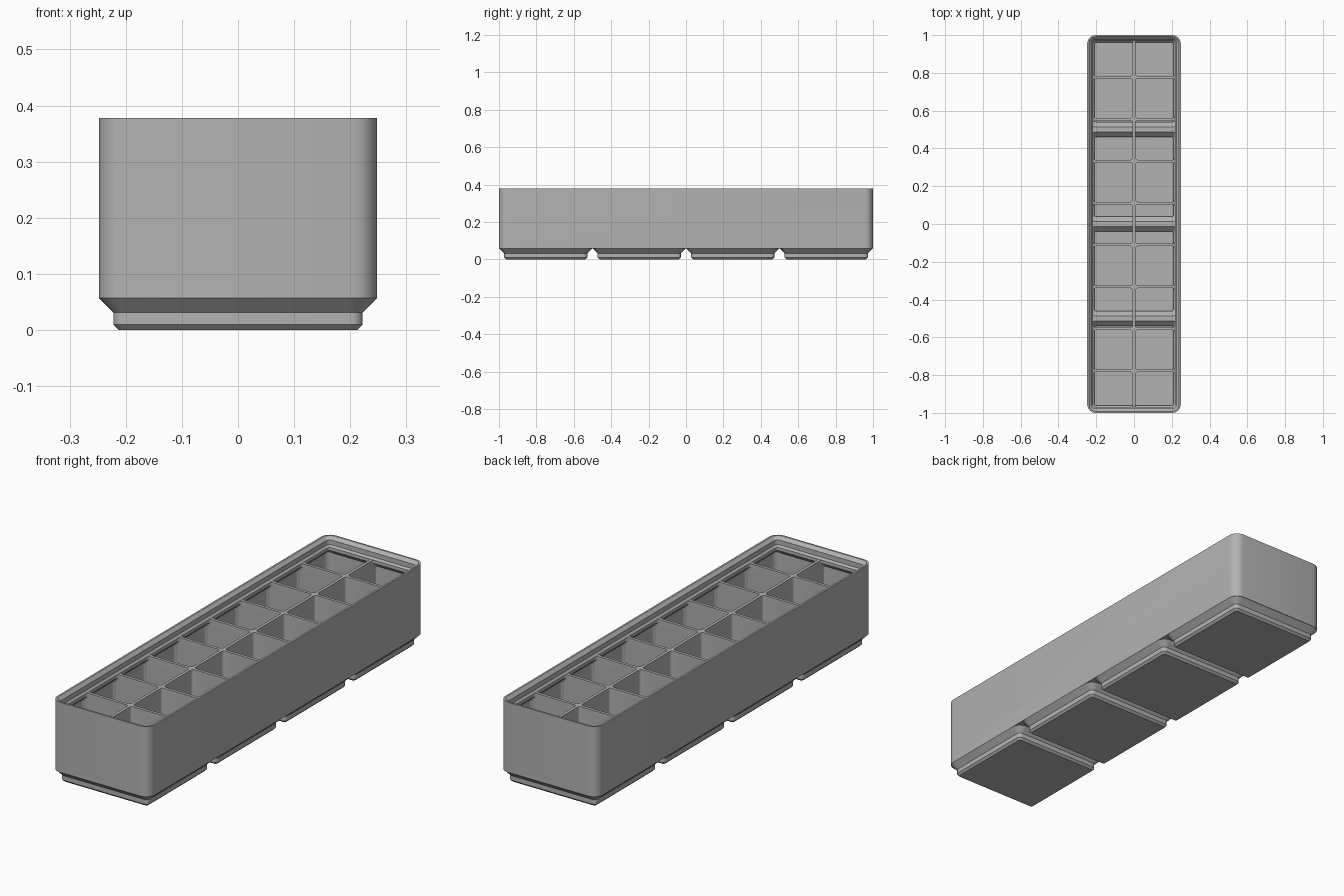
import bpy, bmesh, math

old = bpy.data.objects.get("Cube")
if old:
    bpy.data.objects.remove(old, do_unlink=True)

HX, HY, R = 0.2478, 1.0, 0.045      # outer half sizes and corner radius
WALL, LIP = 0.0113, 0.031           # wall thickness, lip overhang
RIM, TOP = 0.334, 0.378             # divider top, lip top
DIV, CELL_R, PITCH = 0.0135, 0.0138, 0.222
FOOT_Y = (-0.75, -0.25, 0.25, 0.75)

grey = bpy.data.materials.new("grey plastic")
grey.use_nodes = True
colour = (0.45, 0.45, 0.45, 1)
grey.diffuse_color = colour
grey.node_tree.nodes["Principled BSDF"].inputs["Base Color"].default_value = colour


def ring(bm, x0, x1, y0, y1, r, z, steps=6):
    """Rounded rectangle of vertices at height z."""
    verts = []
    corners = ((x1 - r, y1 - r), (x0 + r, y1 - r), (x0 + r, y0 + r), (x1 - r, y0 + r))
    for k, (cx, cy) in enumerate(corners):
        for s in range(steps + 1):
            a = (k + s / steps) * math.pi / 2
            verts.append(bm.verts.new((cx + r * math.cos(a), cy + r * math.sin(a), z)))
    return verts


def loft(bm, sections):
    """Closed solid through a stack of rounded rectangles."""
    rings = [ring(bm, *s) for s in sections]
    bm.faces.new(rings[0][::-1])
    bm.faces.new(rings[-1])
    for a, b in zip(rings, rings[1:]):
        for i in range(len(a)):
            j = (i + 1) % len(a)
            bm.faces.new((a[i], a[j], b[j], b[i]))


def inset_loft(bm, profile, hx, hy, cy=0.0):
    """Loft of (inset, height) pairs measured from an outer rectangle."""
    loft(bm, [(-hx + d, hx - d, cy - hy + d, cy + hy - d, max(R - d, 0.009), z)
              for d, z in profile])


def finish(bm, name):
    mesh = bpy.data.meshes.new(name)
    bm.to_mesh(mesh)
    bm.free()
    obj = bpy.data.objects.new(name, mesh)
    bpy.context.collection.objects.link(obj)
    return obj


def solid(name, profile, hx=HX, hy=HY, centres=(0.0,)):
    bm = bmesh.new()
    for cy in centres:
        inset_loft(bm, profile, hx, hy, cy)
    return finish(bm, name)


def combine(target, tool, operation):
    mod = target.modifiers.new(operation, 'BOOLEAN')
    mod.operation, mod.object, mod.solver = operation, tool, 'EXACT'
    bpy.context.view_layer.objects.active = target
    bpy.ops.object.modifier_apply(modifier=mod.name)
    bpy.data.objects.remove(tool, do_unlink=True)


# Outer body with four stepped feet
body = solid("storage_bin", [(0, 0.0567), (0, TOP)])
feet = solid("feet", [(0.0353, 0), (0.0257, 0.0096), (0.0257, 0.031),
                      (0, 0.0567), (0.02, 0.075)], hy=HX, centres=FOOT_Y)
combine(body, feet, 'UNION')

# Hollow interior that follows the feet
interior = solid("interior", [(WALL, 0.0625), (WALL, 0.36)])
pits = solid("pits", [(0.038, 0.012), (0.038, 0.0358), (WALL, 0.0625), (0.04, 0.08)],
             hy=HX, centres=FOOT_Y)
combine(interior, pits, 'UNION')

# Two by nine compartments, narrowing under the lip at the outer walls
bm = bmesh.new()
for sx in (-1, 1):
    for n in range(-4, 5):
        sections = []
        for d, z in ((WALL, -0.05), (WALL, 0.2995), (LIP, 0.3195), (LIP, RIM + 0.002)):
            xs = sorted((sx * DIV / 2, sx * (HX - d)))
            y0 = (n - 0.5) * PITCH + DIV / 2 if n > -4 else -HY + d
            y1 = (n + 0.5) * PITCH - DIV / 2 if n < 4 else HY - d
            sections.append((*xs, y0, y1, CELL_R, z))
        loft(bm, sections)
cells = finish(bm, "compartments")
combine(cells, interior, 'INTERSECT')
combine(body, cells, 'DIFFERENCE')

# Stepped stacking lip
lip = solid("lip_opening", [(LIP, RIM), (0.0226, 0.3424), (0.0226, 0.364),
                            (0.0086, TOP), (0.0086, TOP + 0.05)])
combine(body, lip, 'DIFFERENCE')

body.data.materials.clear()
body.data.materials.append(grey)
for p in body.data.polygons:
    p.material_index = 0
bpy.ops.object.select_all(action='DESELECT')
body.select_set(True)
bpy.context.view_layer.objects.active = body
bpy.ops.object.shade_smooth_by_angle(angle=math.radians(30))
